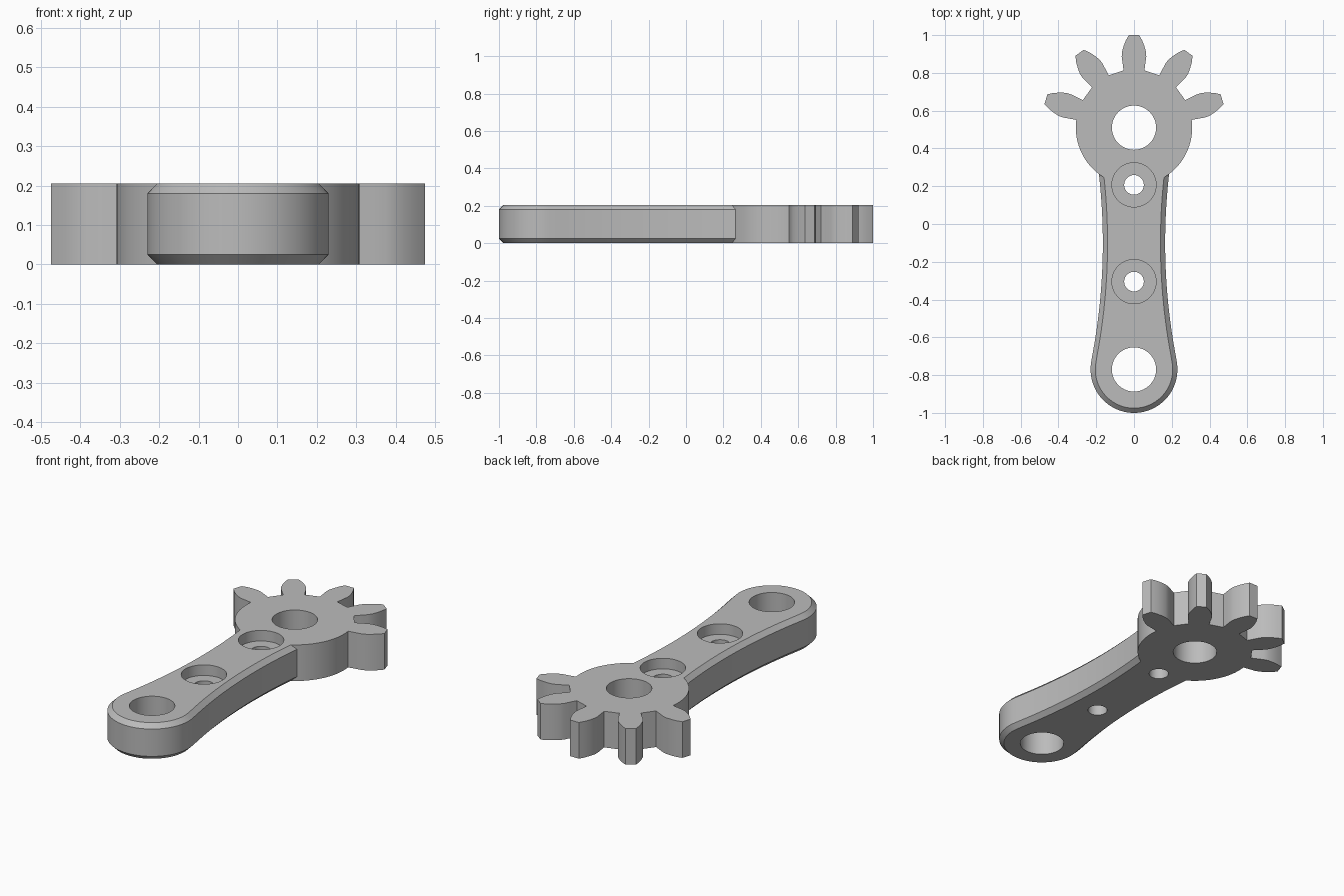
import bpy, bmesh, math
from mathutils import Matrix, Vector

HEIGHT, CHAMFER = 0.205, 0.025
HUB_Y, HUB_R = 0.51, 0.308
END_Y, END_R = -0.77, 0.23

cube = bpy.data.objects.get("Cube")
if cube:
    bpy.data.objects.remove(cube)

grey = bpy.data.materials.new("plain grey")
grey.use_nodes = True
grey.diffuse_color = (0.5, 0.5, 0.5, 1)
grey.node_tree.nodes["Principled BSDF"].inputs["Base Color"].default_value = (0.5, 0.5, 0.5, 1)


def loft(name, layers):
    """Solid through stacked outlines; each layer is (z, outline points)."""
    bm = bmesh.new()
    rings = [[bm.verts.new((x, y, z)) for x, y in pts] for z, pts in layers]
    for low, high in zip(rings, rings[1:]):
        for i in range(len(low)):
            j = (i + 1) % len(low)
            bm.faces.new((low[i], low[j], high[j], high[i]))
    bm.faces.new(rings[0][::-1])
    bm.faces.new(rings[-1])
    bmesh.ops.recalc_face_normals(bm, faces=bm.faces)
    mesh = bpy.data.meshes.new(name)
    bm.to_mesh(mesh)
    bm.free()
    mesh.materials.append(grey)
    obj = bpy.data.objects.new(name, mesh)
    bpy.context.collection.objects.link(obj)
    return obj


def circle(y, r, n=64):
    return [(r * math.cos(math.tau * i / n), y + r * math.sin(math.tau * i / n)) for i in range(n)]


def arm_outline(inset):
    """Rounded end with concave waisted sides."""
    join, r = math.radians(10), END_R - inset
    half = []
    for i in range(25):
        a = -math.pi / 2 + (math.pi / 2 + join) * i / 24
        half.append((r * math.cos(a), END_Y + r * math.sin(a)))
    start = half[-1][1]
    for i in range(1, 25):
        y = start + (0.34 - start) * i / 24
        half.append((3.365 - math.sqrt((3.2 + inset) ** 2 - (y + 0.1) ** 2), y))
    return half + [(-x, y) for x, y in reversed(half[1:])]


def gear_outline():
    """Plain round hub with five teeth over the far side."""
    side = [(0.055, 0.303), (0.06, 0.34), (0.065, 0.375), (0.064, 0.4),
            (0.055, 0.432), (0.043, 0.462), (0.027, 0.49)]
    tooth = side + [(-x, r) for x, r in reversed(side)]
    pts = []
    for k in range(-2, 3):
        turn = Matrix.Rotation(math.radians(36 * k), 2)
        pts += [turn @ Vector(p) for p in tooth]
    first, last = math.radians(173), math.radians(367)
    for i in range(49):
        a = first + (last - first) * i / 48
        pts.append((HUB_R * math.cos(a), HUB_R * math.sin(a)))
    return [(p[0], p[1] + HUB_Y) for p in pts]


def boolean(target, other, operation):
    mod = target.modifiers.new(operation.title(), "BOOLEAN")
    mod.operation, mod.solver, mod.object = operation, "EXACT", other
    other.hide_render = True


# Chamfered arm joined to the toothed hub
lever = loft("gear_lever", [(0, arm_outline(CHAMFER)), (CHAMFER, arm_outline(0)),
                            (HEIGHT - CHAMFER, arm_outline(0)), (HEIGHT, arm_outline(CHAMFER))])
gear = gear_outline()
parts = [loft("toothed_hub", [(0, gear), (HEIGHT, gear)])]
boolean(lever, parts[0], "UNION")

# Pivot holes, screw holes and counterbores: (y, radius, bottom)
holes = [(HUB_Y, 0.117, -0.1), (END_Y, 0.117, -0.1)]
for y in (0.207, -0.305):
    holes += [(y, 0.052, -0.1), (y, 0.117, HEIGHT - 0.06)]
for y, r, bottom in holes:
    cutter = loft("hole_cutter", [(bottom, circle(y, r)), (HEIGHT + 0.1, circle(y, r))])
    boolean(lever, cutter, "DIFFERENCE")
    parts.append(cutter)

# Bake the booleans and drop the helpers
bpy.context.view_layer.update()
baked = bpy.data.meshes.new_from_object(lever.evaluated_get(bpy.context.evaluated_depsgraph_get()))
lever.modifiers.clear()
lever.data = baked
for part in parts:
    bpy.data.objects.remove(part)

bpy.ops.object.select_all(action="DESELECT")
lever.select_set(True)
bpy.context.view_layer.objects.active = lever
bpy.ops.object.shade_smooth_by_angle(angle=math.radians(25))
